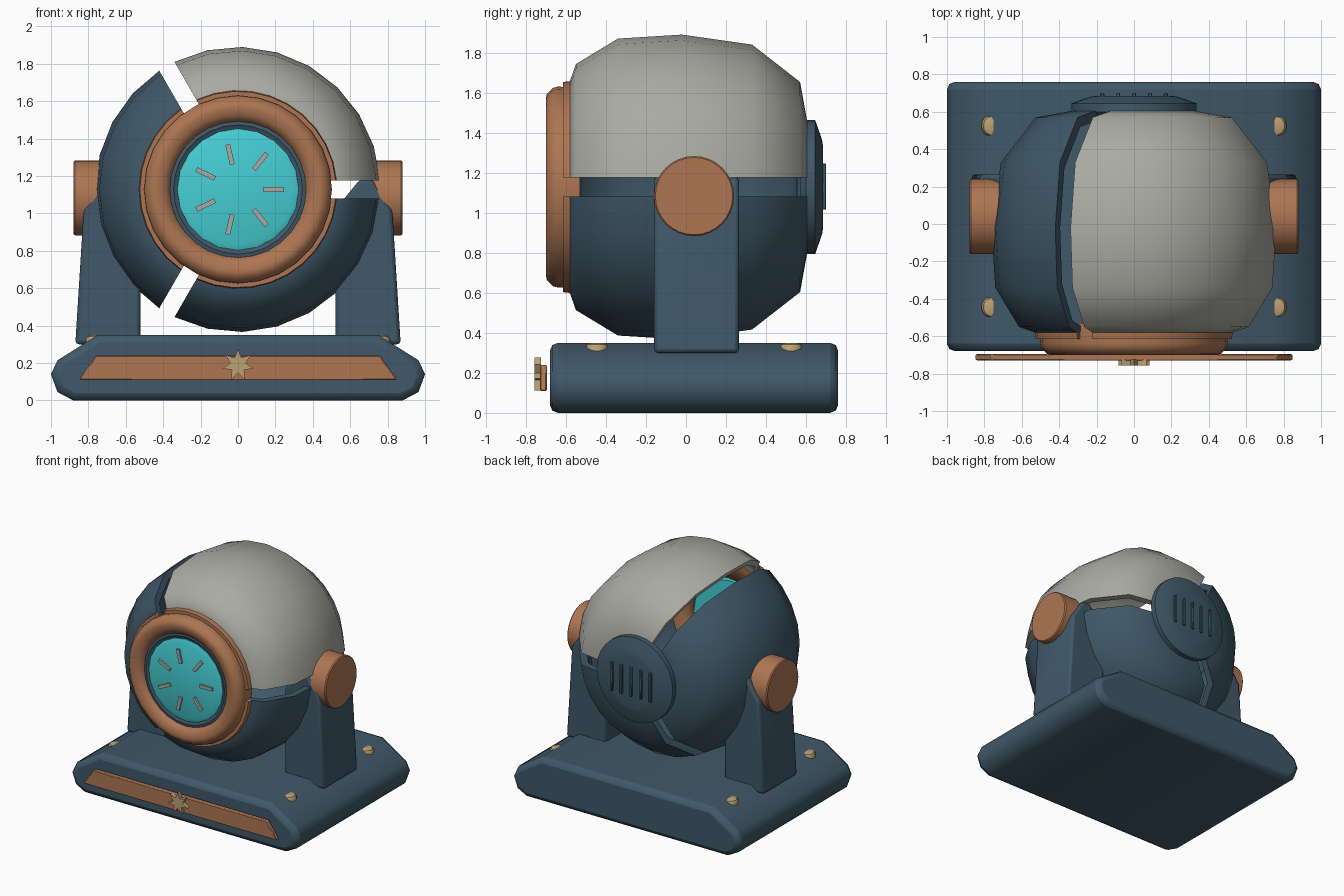
import bpy, bmesh, math
from mathutils import Vector, Matrix

if "Cube" in bpy.data.objects:
    bpy.data.objects.remove(bpy.data.objects["Cube"])

CZ = 1.128  # height of the ball centre


def material(name, rgb):
    m = bpy.data.materials.new(name)
    m.diffuse_color = (*rgb, 1)
    m.use_nodes = True
    m.node_tree.nodes["Principled BSDF"].inputs["Base Color"].default_value = m.diffuse_color
    return m


BLUE = material("slate_blue", (0.05, 0.098, 0.138))
COPPER = material("copper", (0.42, 0.18, 0.085))
GREY = material("warm_grey", (0.40, 0.405, 0.36))
TEAL = material("glowing_teal", (0.06, 0.62, 0.66))
BRASS = material("brass", (0.50, 0.36, 0.17))


def finish(bm, name, mat, bevel=0, segments=1, limit=60, smooth=40):
    bmesh.ops.recalc_face_normals(bm, faces=bm.faces)
    me = bpy.data.meshes.new(name)
    bm.to_mesh(me)
    bm.free()
    ob = bpy.data.objects.new(name, me)
    bpy.context.collection.objects.link(ob)
    me.materials.append(mat)
    if bevel:
        mod = ob.modifiers.new("bevel", 'BEVEL')
        mod.width, mod.segments = bevel, segments
        mod.limit_method, mod.angle_limit = 'ANGLE', math.radians(limit)
    bpy.context.view_layer.objects.active = ob
    bpy.ops.object.select_all(action='DESELECT')
    ob.select_set(True)
    bpy.ops.object.shade_smooth_by_angle(angle=math.radians(smooth))
    return ob


def prism(name, pts, y0, y1, mat, **kw):
    """Extrude an (x, z) outline from y0 to y1."""
    bm = bmesh.new()
    face = bm.faces.new([bm.verts.new((x, y0, z)) for x, z in pts])
    new = bmesh.ops.extrude_face_region(bm, geom=[face])["geom"]
    bmesh.ops.translate(bm, vec=(0, y1 - y0, 0),
                        verts=[v for v in new if isinstance(v, bmesh.types.BMVert)])
    return finish(bm, name, mat, **kw)


def lathe(name, profile, mat, steps=24, matrix=None, **kw):
    """Full turn of a (y, radius) profile around the y axis; ends are capped."""
    bm = bmesh.new()
    rings = []
    for y, r in profile:
        rings.append([bm.verts.new((r * math.cos(a), y, CZ + r * math.sin(a)))
                      for a in (2 * math.pi * i / steps for i in range(steps))])
    for a, b in zip(rings, rings[1:]):
        for i in range(steps):
            j = (i + 1) % steps
            bm.faces.new((a[i], a[j], b[j], b[i]))
    bm.faces.new(rings[0])
    bm.faces.new(rings[-1])
    if matrix:
        bm.transform(matrix)
    return finish(bm, name, mat, **kw)


def sector(name, loop, third, mat, gap=0.047, steps=8, **kw):
    """Closed (y, radius) loop swept over a third turn, leaving parallel-sided gaps."""
    bm = bmesh.new()
    cols = []
    for i in range(steps + 1):
        col = []
        for y, r in loop:
            trim = math.asin(gap / r)
            a = third * 2 * math.pi / 3 + trim + (2 * math.pi / 3 - 2 * trim) * i / steps
            col.append(bm.verts.new((r * math.cos(a), y, CZ + r * math.sin(a))))
        cols.append(col)
    n = len(loop)
    for a, b in zip(cols, cols[1:]):
        for i in range(n):
            bm.faces.new((a[i], a[(i + 1) % n], b[(i + 1) % n], b[i]))
    # end walls as strips between the outer and inner halves of the loop
    for c in (cols[0], cols[-1]):
        for i in range(n // 2 - 1):
            bm.faces.new((c[i], c[i + 1], c[n - 2 - i], c[n - 1 - i]))
    return finish(bm, name, mat, **kw)


# Base slab with rounded left and right ends
half = [(0.88, 0), (0.965, 0.045), (1.0, 0.14), (0.965, 0.215), (0.75, 0.35)]
prism("base", half + [(-x, z) for x, z in reversed(half)], -0.68, 0.76, BLUE,
      bevel=0.04, segments=2, smooth=50)

# Front trim strip and seven-pointed emblem
prism("front_strip", [(-0.85, 0.11), (0.85, 0.11), (0.76, 0.24), (-0.76, 0.24)],
      -0.73, -0.695, COPPER, bevel=0.006, limit=30)
star = []
for i in range(14):
    a, r = math.pi / 2 + i * math.pi / 7, (0.042 if i % 2 else 0.086)
    star.append((r * math.cos(a), 0.19 + r * math.sin(a)))
prism("star_emblem", star, -0.757, -0.725, BRASS)

# Rivets half sunk in the sloping shoulders of the base
for sx in (-1, 1):
    for y in (-0.445, 0.525):
        rot = (Matrix.Translation((sx * 0.756, y, 0)) @ Matrix.Rotation(math.pi / 2, 4, 'X')
               @ Matrix.Translation((0, 0, -CZ)))
        lathe("rivet", [(0.28, 0.06), (0.325, 0.06), (0.342, 0.05), (0.349, 0.03)],
              BRASS, steps=16, matrix=rot)

# Side arms and pivot caps
for sx in (-1, 1):
    arm = [(0.52, 0.3), (0.87, 0.3), (0.825, 1.02), (0.72, 1.18), (0.65, 1.18), (0.52, 1.02)]
    prism("side_arm", [(sx * x, z) for x, z in arm], -0.16, 0.265, BLUE,
          bevel=0.02, segments=2, limit=25)
    turn = (Matrix.Translation((0, 0.04, 1.083)) @ Matrix.Rotation(-sx * math.pi / 2, 4, 'Z')
            @ Matrix.Translation((0, 0, -CZ)))
    lathe("pivot_cap", [(0.70, 0.2), (0.872, 0.2), (0.88, 0.193)], COPPER, steps=32, matrix=turn)

# Ball shell in three thick plates, each with a copper lip at the front
outer = [(-0.585, 0.49), (-0.58, 0.53), (-0.55, 0.615), (-0.34, 0.742), (-0.02, 0.762),
         (0.33, 0.712), (0.57, 0.525), (0.607, 0.32)]
inner = [(-0.545, 0.47), (-0.54, 0.51), (-0.515, 0.58), (-0.32, 0.69), (-0.02, 0.71),
         (0.30, 0.665), (0.52, 0.495), (0.555, 0.30)]
for k, (name, mat) in enumerate((("top_plate", GREY), ("left_plate", BLUE), ("lower_plate", BLUE))):
    sector(name, outer + inner[::-1], k, mat, smooth=50)
    sector("plate_lip", [(-0.615, 0.525), (-0.575, 0.53), (-0.575, 0.46), (-0.615, 0.46)],
           k, COPPER, steps=10)

# Lens assembly: copper ring, dark bezel, glowing lens
ring = lathe("lens_ring", [(-0.53, 0.36), (-0.53, 0.495), (-0.64, 0.502), (-0.665, 0.495),
                           (-0.695, 0.465), (-0.70, 0.44), (-0.69, 0.40), (-0.665, 0.365),
                           (-0.60, 0.36), (-0.53, 0.36)], COPPER, steps=28, smooth=50)
# open the centre of the ring by dropping its two caps
bm = bmesh.new()
bm.from_mesh(ring.data)
bmesh.ops.delete(bm, geom=[f for f in bm.faces if len(f.verts) > 4], context='FACES_ONLY')
bmesh.ops.remove_doubles(bm, verts=bm.verts, dist=1e-4)
bmesh.ops.recalc_face_normals(bm, faces=bm.faces)
bm.to_mesh(ring.data)
bm.free()
lathe("lens_bezel", [(-0.61, 0.37), (-0.655, 0.37), (-0.66, 0.345), (-0.645, 0.32)], BLUE, steps=28)
lathe("lens", [(-0.56, 0.325), (-0.655, 0.325), (-0.668, 0.29)], TEAL, steps=20)

# Seven dial ticks on the lens
for i in range(7):
    a = 2 * math.pi * i / 7
    u, v = Vector((math.cos(a), math.sin(a))), Vector((-math.sin(a), math.cos(a)))
    pts = [u * r + v * w for r, w in ((0.137, -0.013), (0.247, -0.013), (0.247, 0.013), (0.137, 0.013))]
    prism("dial_tick", [(p.x, CZ + p.y) for p in pts], -0.682, -0.66, GREY)

# Rear cover with five vent bars
lathe("rear_cover", [(0.57, 0.30), (0.60, 0.335), (0.645, 0.335), (0.68, 0.235), (0.685, 0.2)],
      BLUE, steps=28)
for i in range(-2, 3):
    x = i * 0.085
    prism("vent_bar", [(x - 0.011, 1.015), (x + 0.011, 1.015), (x + 0.011, 1.245), (x - 0.011, 1.245)],
          0.67, 0.70, BLUE, bevel=0.004)
